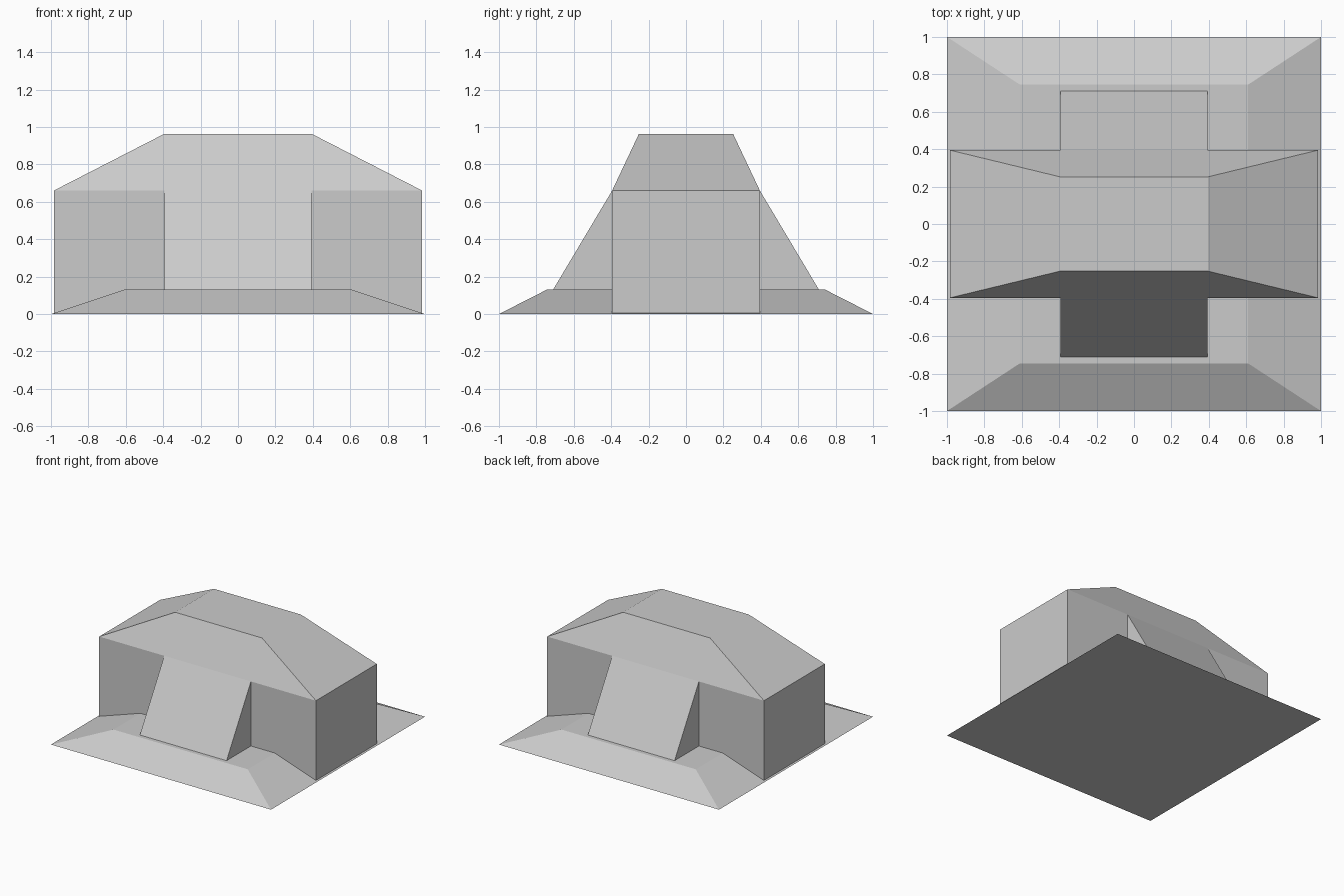
import bpy

if "Cube" in bpy.data.objects:
    bpy.data.objects.remove(bpy.data.objects["Cube"])


def loft(name, levels):
    """Stack of centred rectangles (half_x, half_y, z) joined into a closed solid."""
    verts, faces = [], [(3, 2, 1, 0)]
    for hx, hy, z in levels:
        verts += [(-hx, -hy, z), (hx, -hy, z), (hx, hy, z), (-hx, hy, z)]
    for k in range(len(levels) - 1):
        a = 4 * k
        for i in range(4):
            j = (i + 1) % 4
            faces.append((a + i, a + j, a + 4 + j, a + 4 + i))
    t = 4 * (len(levels) - 1)
    faces.append((t, t + 1, t + 2, t + 3))
    mesh = bpy.data.meshes.new(name)
    mesh.from_pydata(verts, [], faces)
    obj = bpy.data.objects.new(name, mesh)
    bpy.context.collection.objects.link(obj)
    return obj


# Low sloped plinth
loft("base", [(1.0, 1.0, 0.0), (0.61, 0.745, 0.13)])

# Upright block with hipped roof
loft("body_and_roof", [(0.985, 0.395, 0.005), (0.985, 0.395, 0.66), (0.395, 0.252, 0.963)])

# Sloping buttress on front and back, running through the body
loft("buttress", [(0.394, 0.711, 0.13), (0.394, 0.395, 0.66)])
